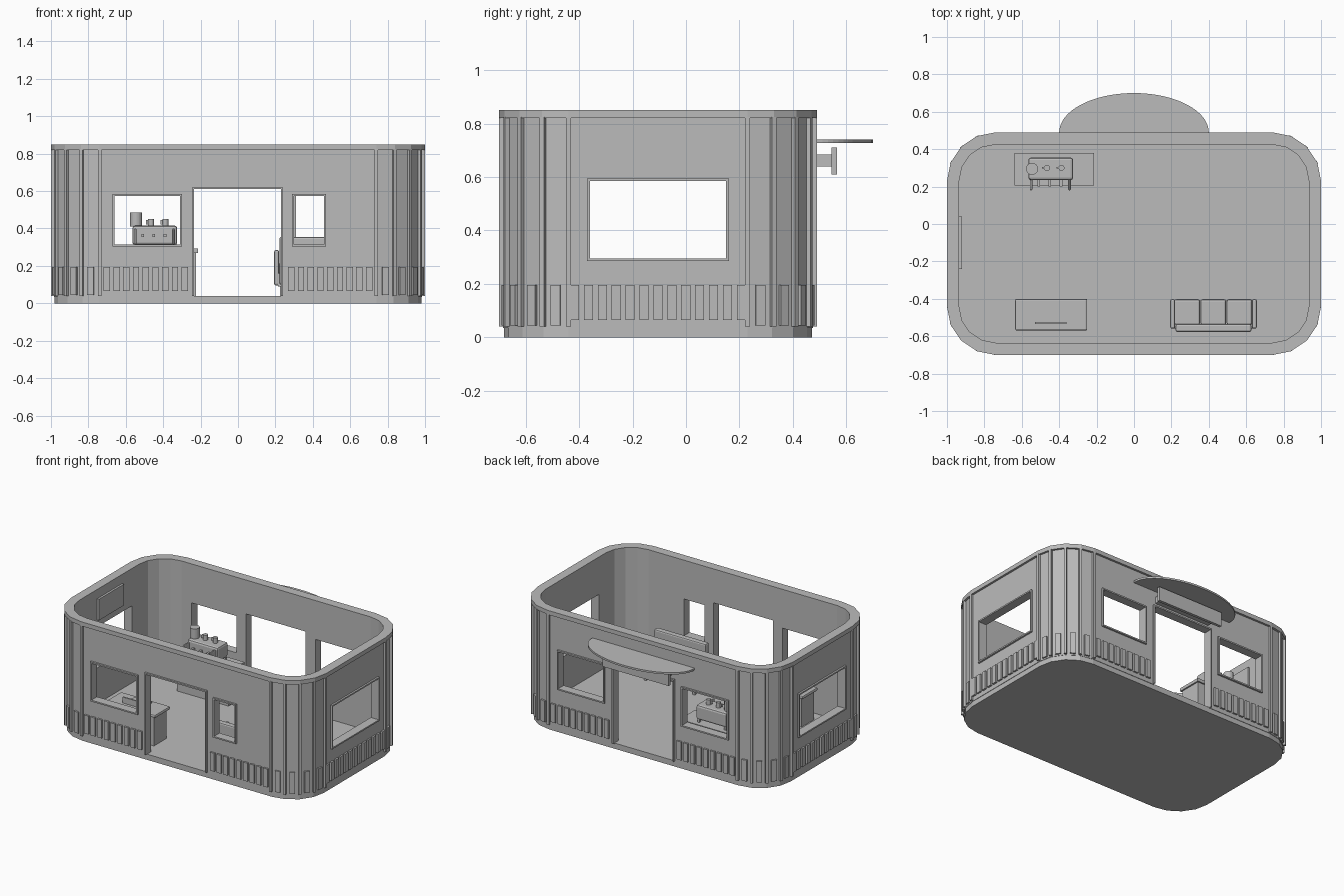
import bpy, bmesh, math
from mathutils import Matrix, Vector

if "Cube" in bpy.data.objects:
    bpy.data.objects.remove(bpy.data.objects["Cube"])

grey = bpy.data.materials.new("plain grey")
grey.diffuse_color = (0.5, 0.5, 0.5, 1)
grey.use_nodes = True
grey.node_tree.nodes["Principled BSDF"].inputs["Base Color"].default_value = grey.diffuse_color

CX, CY, HX, HY = 0.0, -0.105, 0.74, 0.335   # corner centres of the rounded plan
R_IN, R_WALL, R_OUT = 0.195, 0.245, 0.26
FLOOR = 0.04


def make(name, bm, bevel=0, seg=2):
    bmesh.ops.recalc_face_normals(bm, faces=bm.faces)
    me = bpy.data.meshes.new(name)
    bm.to_mesh(me)
    bm.free()
    me.materials.append(grey)
    ob = bpy.data.objects.new(name, me)
    bpy.context.collection.objects.link(ob)
    if bevel:
        m = ob.modifiers.new("bevel", 'BEVEL')
        m.width, m.segments = bevel, seg
    return ob


def add_box(bm, x0, x1, y0, y1, z0, z1, rot=None):
    c = Vector(((x0 + x1) / 2, (y0 + y1) / 2, (z0 + z1) / 2))
    mat = Matrix.Translation(c) @ (rot or Matrix()) @ Matrix.Diagonal((x1 - x0, y1 - y0, z1 - z0, 1))
    bmesh.ops.create_cube(bm, size=1, matrix=mat)


def boxes(name, items, bevel=0):
    bm = bmesh.new()
    for b in items:
        add_box(bm, *b)
    return make(name, bm, bevel)


def plan(r, n=4):
    pts = []
    for k, (sx, sy) in enumerate(((1, 1), (-1, 1), (-1, -1), (1, -1))):
        for i in range(n + 1):
            a = math.pi / 2 * (k + i / n)
            pts.append((CX + sx * HX + r * math.cos(a), CY + sy * HY + r * math.sin(a)))
    return pts


def slab(name, pts, z0, z1):
    bm = bmesh.new()
    f = bm.faces.new([bm.verts.new((x, y, z0)) for x, y in pts])
    e = bmesh.ops.extrude_face_region(bm, geom=[f])
    bmesh.ops.translate(bm, vec=(0, 0, z1 - z0), verts=[v for v in e['geom'] if isinstance(v, bmesh.types.BMVert)])
    return make(name, bm)


def ring(name, r0, r1, z0, z1):
    bm = bmesh.new()
    loops = [[bm.verts.new((x, y, z)) for x, y in plan(r)]
             for r, z in ((r0, z0), (r1, z0), (r1, z1), (r0, z1))]
    n = len(loops[0])
    for a in range(4):
        p, q = loops[a], loops[(a + 1) % 4]
        for i in range(n):
            j = (i + 1) % n
            bm.faces.new((p[i], p[j], q[j], q[i]))
    return make(name, bm)


# openings: side, start, end, bottom, top (outer edge of the frame)
OPEN = [
    ("front", -0.67, -0.30, 0.305, 0.585), ("front", 0.29, 0.47, 0.305, 0.585),
    ("front", -0.245, 0.24, FLOOR, 0.62), ("back", -0.245, 0.24, FLOOR, 0.62),
    ("back", -0.67, -0.30, 0.305, 0.585), ("back", 0.30, 0.67, 0.305, 0.585),
    ("right", -0.37, 0.16, 0.285, 0.595), ("left", -0.37, 0.16, 0.285, 0.595),
]


def on_wall(side, a, b, d0, d1, z0, z1):
    """Box on a flat wall: a..b along it, d0..d1 as plan radius."""
    if side == "front":
        return (a, b, CY - HY - d1, CY - HY - d0, z0, z1)
    if side == "back":
        return (a, b, CY + HY + d0, CY + HY + d1, z0, z1)
    if side == "right":
        return (HX + d0, HX + d1, a, b, z0, z1)
    return (-HX - d1, -HX - d0, a, b, z0, z1)


# shell: base, wall with openings, top trim
slab("floor_base", plan(0.242), 0, FLOOR)
wall = ring("wall", R_IN, R_WALL, FLOOR - 0.005, 0.845)
F = 0.01
cut = boxes("opening_cutter", [on_wall(s, a + F, b - F, 0.1, 0.35, z0 + (F if z0 > 0.1 else -0.02), z1 - F)
                               for s, a, b, z0, z1 in OPEN])
cut.hide_render = True
mod = wall.modifiers.new("openings", 'BOOLEAN')
mod.object, mod.operation, mod.solver = cut, 'DIFFERENCE', 'EXACT'
bpy.context.view_layer.objects.active = wall
bpy.ops.object.modifier_apply(modifier=mod.name)
bpy.data.objects.remove(cut)
ring("top_trim", R_IN, R_OUT, 0.82, 0.85)

# window and door frames
frames = []
for s, a, b, z0, z1 in OPEN:
    d = (R_WALL - 0.01, R_OUT - 0.002)
    frames += [on_wall(s, a, a + F, *d, z0, z1), on_wall(s, b - F, b, *d, z0, z1),
               on_wall(s, a + F, b - F, *d, z1 - F, z1)]
    if z0 > 0.1:
        frames.append(on_wall(s, a + F, b - F, *d, z0, z0 + F))
boxes("opening_frames", frames)

# lower slats on flat walls and corner facets
slats = []
STEP, W = 0.052, 0.034
for s in ("front", "back"):
    for i in range(9):
        c = 0.285 + i * STEP
        for x in (c, -c):
            slats.append(on_wall(s, x - W / 2, x + W / 2, R_WALL - 0.01, R_OUT - 0.002, 0.065, 0.195))
for s in ("left", "right"):
    for i in range(-6, 7):
        y = CY + i * STEP
        slats.append(on_wall(s, y - W / 2, y + W / 2, R_WALL - 0.01, R_OUT - 0.002, 0.065, 0.195))


def corner_items(angles, r, depth, w, z0, z1):
    out = []
    for k, (sx, sy) in enumerate(((1, 1), (-1, 1), (-1, -1), (1, -1))):
        for deg in angles:
            a = math.pi / 2 * k + math.radians(deg)
            x, y = sx * HX + r * math.cos(a), CY + sy * HY + r * math.sin(a)
            out.append((x - depth / 2, x + depth / 2, y - w / 2, y + w / 2, z0, z1, Matrix.Rotation(a, 4, 'Z')))
    return out


slats += corner_items((11.25, 33.75, 56.25, 78.75), 0.242, 0.02, 0.036, 0.045, 0.195)
boxes("wall_slats", slats)
boxes("corner_ribs", corner_items((0, 22.5, 45, 67.5, 90), 0.25, 0.02, 0.018, FLOOR, 0.825))

# awning and sign board over the back door
arc = [(0.4 * math.cos(math.pi * i / 32), 0.49 + 0.21 * math.sin(math.pi * i / 32)) for i in range(33)]
slab("awning", [(0.4, 0.47)] + arc + [(-0.4, 0.47)], 0.727, 0.74)
boxes("sign_board", [(-0.26, 0.26, 0.545, 0.565, 0.61, 0.71)])
boxes("sign_bracket", [(-0.22, 0.22, 0.47, 0.546, 0.64, 0.685)])

# wall panel above the left window
boxes("wall_panel", [(-0.937, -0.92, -0.24, 0.04, 0.635, 0.785)])

# back counter
boxes("counter_body", [(-0.63, -0.225, 0.215, 0.37, FLOOR, 0.27)])
boxes("counter_top", [(-0.64, -0.215, 0.205, 0.38, 0.27, 0.292)])


def cylinders(name, items):
    bm = bmesh.new()
    for x, y, z0, z1, r in items:
        bmesh.ops.create_cone(bm, cap_ends=True, segments=24, radius1=r, radius2=r, depth=z1 - z0,
                              matrix=Matrix.Translation((x, y, (z0 + z1) / 2)))
    return make(name, bm)


# coffee machine with hopper, cups and spouts
boxes("coffee_machine", [(-0.565, -0.325, 0.235, 0.355, 0.312, 0.415)], 0.014)
boxes("machine_feet", [(x - 0.008, x + 0.008, y - 0.008, y + 0.008, 0.29, 0.32)
                       for x in (-0.55, -0.34) for y in (0.25, 0.34)])
boxes("machine_side_arms", [(x - 0.007, x + 0.007, 0.18, 0.24, 0.315, 0.40) for x in (-0.55, -0.345)], 0.006)
boxes("machine_spouts", [(x - 0.007, x + 0.007, 0.20, 0.24, 0.355, 0.37) for x in (-0.51, -0.45, -0.39)])
cylinders("bean_hopper", [(-0.545, 0.295, 0.41, 0.485, 0.032)])
cylinders("cups", [(x, 0.30, 0.41, 0.452, 0.016) for x in (-0.465, -0.388)])
bm = bmesh.new()
for x in (-0.488, -0.411):
    add_box(bm, x - 0.004, x + 0.008, 0.296, 0.304, 0.422, 0.445)
make("cup_handles", bm)

# front desk with low screen and keyboard
boxes("desk_body", [(-0.615, -0.27, -0.555, -0.415, FLOOR, 0.246)])
boxes("desk_top", [(-0.635, -0.25, -0.57, -0.40, 0.245, 0.268)], 0.008)
boxes("desk_screen", [(-0.53, -0.36, -0.535, -0.525, 0.265, 0.31)])
boxes("desk_keyboard", [(-0.51, -0.375, -0.475, -0.425, 0.265, 0.274)])

# sofa
boxes("sofa_base", [(0.215, 0.635, -0.56, -0.41, 0.09, 0.16)])
boxes("sofa_cushions", [(0.215 + i * 0.14, 0.353 + i * 0.14, -0.54, -0.402, 0.155, 0.215) for i in range(3)], 0.012)
boxes("sofa_arms", [(0.193, 0.22, -0.56, -0.402, 0.095, 0.285), (0.63, 0.657, -0.56, -0.402, 0.095, 0.285)], 0.01)
boxes("sofa_back", [(0.222, 0.628, -0.577, -0.535, 0.1, 0.355)], 0.01)
boxes("sofa_legs", [(x - 0.01, x + 0.01, y - 0.01, y + 0.01, FLOOR, 0.1)
                    for x in (0.235, 0.615) for y in (-0.54, -0.43)])
